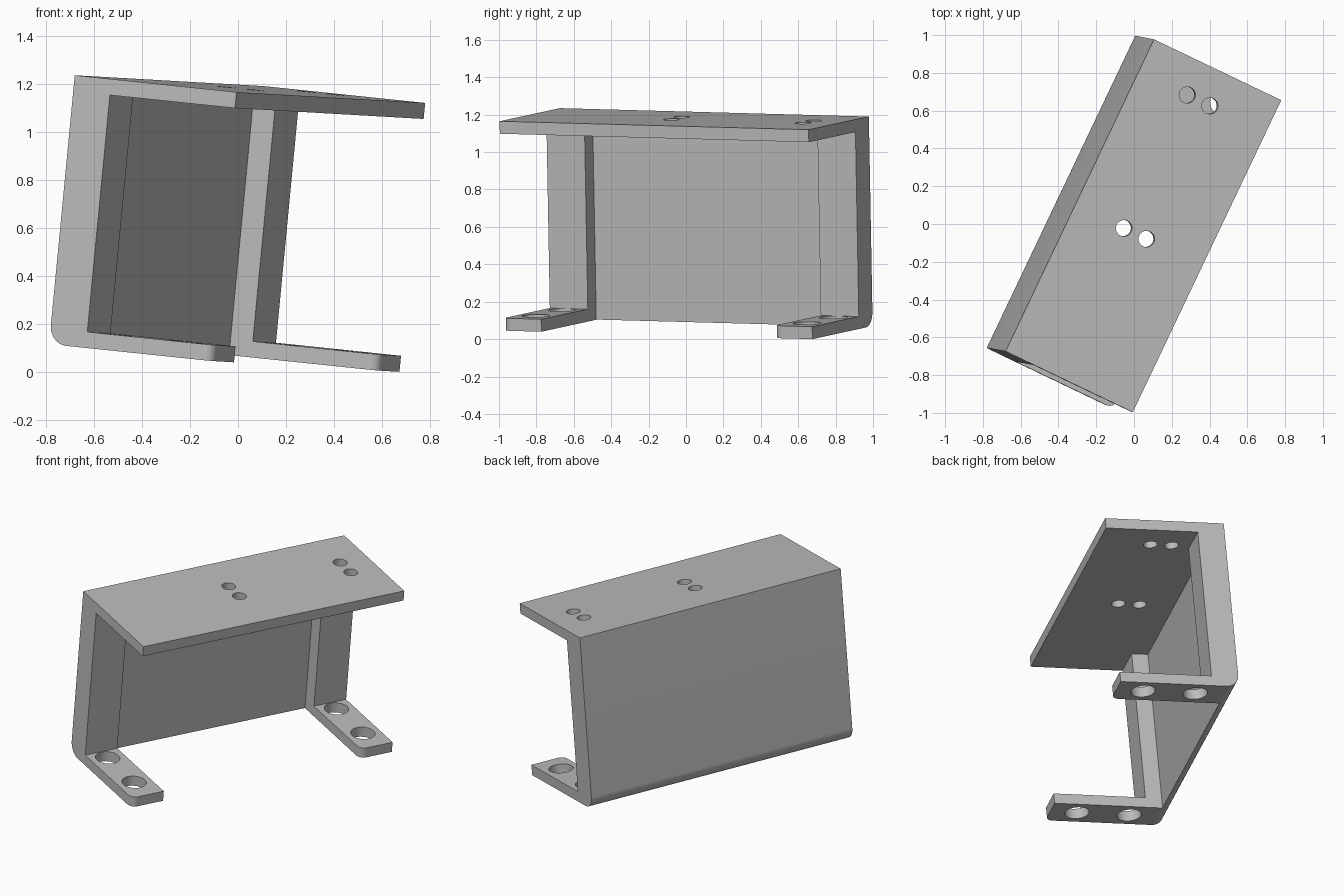
import bpy, bmesh, math
from mathutils import Vector, Matrix

cube = bpy.data.objects.get("Cube")
if cube:
    bpy.data.objects.remove(cube, do_unlink=True)

# Local frame: x = flange direction, y = length, z = height
LENGTH, DEPTH, HEIGHT = 1.83, 0.75, 1.125
PLATE, RIB, FOOT_WIDTH = 0.067, 0.17, 0.225

metal = bpy.data.materials.new("grey_metal")
metal.use_nodes = True
grey = (0.5, 0.5, 0.5, 1)
metal.diffuse_color = grey
metal.node_tree.nodes["Principled BSDF"].inputs["Base Color"].default_value = grey


def prism(name, outline, direction):
    """Solid made by sweeping a closed outline along a direction."""
    bm = bmesh.new()
    face = bm.faces.new([bm.verts.new(p) for p in outline])
    swept = bmesh.ops.extrude_face_region(bm, geom=[face])["geom"]
    bmesh.ops.translate(bm, vec=Vector(direction),
                        verts=[g for g in swept if isinstance(g, bmesh.types.BMVert)])
    bmesh.ops.recalc_face_normals(bm, faces=bm.faces)
    mesh = bpy.data.meshes.new(name)
    bm.to_mesh(mesh)
    bm.free()
    obj = bpy.data.objects.new(name, mesh)
    bpy.context.collection.objects.link(obj)
    return obj


def arc(cx, cy, radius, start, end, steps):
    angles = [math.radians(start + (end - start) * i / steps) for i in range(steps + 1)]
    return [(cx + radius * math.cos(a), cy + radius * math.sin(a)) for a in angles]


# C-shaped section with a rounded lower back edge
section = [(DEPTH, 0), (DEPTH, PLATE), (RIB, PLATE), (RIB, HEIGHT - PLATE),
           (DEPTH, HEIGHT - PLATE), (DEPTH, HEIGHT), (0, HEIGHT)]
section += arc(0.08, 0.08, 0.08, 180, 270, 10)
bracket = prism("bracket", [(x, 0, z) for x, z in section], (0, LENGTH, 0))
bracket.data.materials.append(metal)
cutters = []

# Pocket that leaves a thin wall, two ribs and two feet
y0, y1 = FOOT_WIDTH, LENGTH - FOOT_WIDTH
pocket = [(PLATE, y0), (1, y0), (1, y1), (PLATE, y1)]
cutters.append(prism("pocket_cutter", [(x, y, -0.1) for x, y in pocket],
                     (0, 0, HEIGHT - PLATE + 0.1)))


def hole(name, x, y, z, radius):
    ring = arc(x, y, radius, 0, 360, 32)[:-1]
    cutters.append(prism(name, [(px, py, z - 0.1) for px, py in ring], (0, 0, 0.3)))


# Screw holes in the top plate
for y in (0.859, 1.64):
    for x in (0.287, 0.42):
        hole("top_hole_cutter", x, y, HEIGHT - PLATE, 0.043)

# Larger holes and one rounded corner on each foot
ROUND = 0.045
for y in (0, y1):
    for x in (0.25, 0.58):
        hole("foot_hole_cutter", x, y + FOOT_WIDTH / 2, 0, 0.075)
    corner = arc(DEPTH - ROUND, y + ROUND, ROUND, 270, 360, 8)
    corner += [(DEPTH + 0.05, y + ROUND), (DEPTH + 0.05, y - 0.05), (DEPTH - ROUND, y - 0.05)]
    cutters.append(prism("foot_corner_cutter", [(px, py, -0.1) for px, py in corner],
                         (0, 0, 0.3)))

# Apply all cuts, then drop the cutters
for cutter in cutters:
    cutter.hide_render = True
    cut = bracket.modifiers.new(cutter.name, "BOOLEAN")
    cut.operation, cut.solver, cut.object = "DIFFERENCE", "EXACT", cutter
graph = bpy.context.evaluated_depsgraph_get()
graph.update()
finished = bpy.data.meshes.new_from_object(bracket.evaluated_get(graph))
bracket.modifiers.clear()
bracket.data = finished
for cutter in cutters:
    bpy.data.objects.remove(cutter, do_unlink=True)
finished.materials.clear()
finished.materials.append(metal)
for polygon in finished.polygons:
    polygon.material_index = 0

# Tilt and turn into the final pose
along = Vector((0.785, 1.65, -0.045)).normalized()
out = Vector((0.67, -0.33, -0.07))
out = (out - along * out.dot(along)).normalized()
up = out.cross(along)
pose = Matrix((out, along, up)).transposed().to_4x4()
pose.translation = Vector((-0.68, -0.665, 1.235)) - up * HEIGHT
finished.transform(pose)

# Centre on the origin and stand on the ground
points = [v.co for v in finished.vertices]
low = [min(p[i] for p in points) for i in range(3)]
high = [max(p[i] for p in points) for i in range(3)]
finished.transform(Matrix.Translation((-(low[0] + high[0]) / 2, -(low[1] + high[1]) / 2, -low[2])))

bpy.ops.object.select_all(action="DESELECT")
bracket.select_set(True)
bpy.context.view_layer.objects.active = bracket
bpy.ops.object.shade_smooth_by_angle(angle=math.radians(30))
